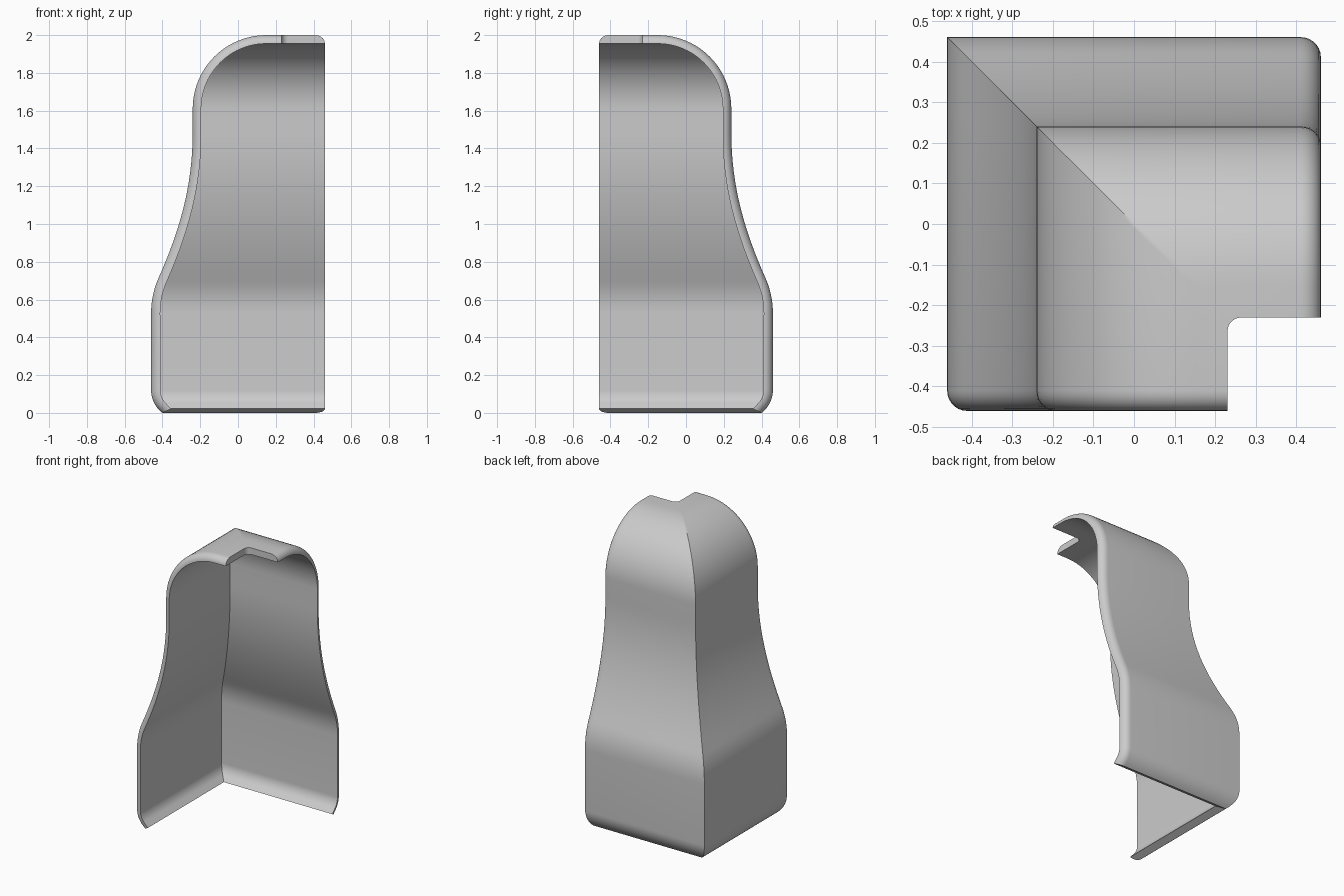
import bpy
import bmesh
import math
from mathutils import Vector

if "Cube" in bpy.data.objects:
    bpy.data.objects.remove(bpy.data.objects["Cube"])

HALF = 0.46        # half width of the footprint
ROUND = 0.05       # rounding of the open ends
CUT = 0.23         # inner edge of the top
FILLET = 0.035     # fillet in the notch corner


def arc(cx, cz, r, a0, a1, n):
    return [Vector((cx + r * math.cos(math.radians(a0 + (a1 - a0) * i / n)),
                    cz + r * math.sin(math.radians(a0 + (a1 - a0) * i / n))))
            for i in range(n + 1)]


def bezier(p0, p1, p2, p3, n):
    pts = []
    for i in range(n + 1):
        t = i / n
        u = 1 - t
        pts.append(Vector(p0) * u**3 + Vector(p1) * 3 * u * u * t
                   + Vector(p2) * 3 * u * t * t + Vector(p3) * t**3)
    return pts


# Outer profile, bottom to top: (distance across, height)
outer = arc(-0.31, 0.12, 0.15, 233, 180, 9)
outer += arc(-0.01, 0.53, 0.45, 180, 156, 7)
outer += bezier(outer[-1], (-0.311, 0.96), (-0.24, 1.2), (-0.24, 1.48), 16)[1:]
outer += arc(0.15, 1.61, 0.39, 180, 90, 20)
outer.append(Vector((CUT, 2.0)))

# Inner profile: offset along the normal, slightly thinner at the top
inner = []
for i, p in enumerate(outer):
    tan = (outer[min(i + 1, len(outer) - 1)] - outer[max(i - 1, 0)]).normalized()
    if i == len(outer) - 1:
        tan = Vector((1, 0))
    thick = 0.05 - 0.005 * min(1, p.y / 1.6)
    inner.append(p + Vector((tan.y, -tan.x)) * thick)
inner[0] = Vector((-0.355, 0.022))
inner[-1].x = CUT

# Stations along a wing: rounded end, then notch fillet up to the mitre
ends = [(-HALF + ROUND * (1 - math.cos(a)), math.sin(a))
        for a in (math.pi / 2 * k / 7 for k in range(8))]
corner = CUT + FILLET
notch = [(corner + FILLET * math.cos(math.radians(a)),
          -corner + FILLET * math.sin(math.radians(a)))
         for a in (180, 171, 162, 153, 144, 135)]
start = -HALF + ROUND
fractions = [(y - start) / (notch[-1][1] - start) for _, y in notch]


def rail(p_in, p_out, use_outer, last):
    """Points along one wing for one profile point."""
    pts = []
    for y, f in ends:
        q = p_in.lerp(p_out, f) if use_outer else p_in
        pts.append((q.x, y, q.y))
    p = p_out if use_outer else p_in
    for f, (nx, ny) in zip(fractions, notch):
        if last:
            pts.append((nx, ny, p.y))
        else:
            pts.append((p.x, start + (-p.x - start) * f, p.y))
    return pts


bm = bmesh.new()


def add_wing(place):
    n = len(outer)
    loop = [rail(inner[i], outer[i], True, i == n - 1) for i in range(n)]
    loop += [rail(inner[i], outer[i], False, i == n - 1) for i in reversed(range(n))]
    rows = [[bm.verts.new(place(*c)) for c in row] for row in loop]
    for i, a in enumerate(rows):
        b = rows[(i + 1) % len(rows)]
        for k in range(len(a) - 1):
            bm.faces.new((a[k], a[k + 1], b[k + 1], b[k]))


# Two mirrored wings meeting on the diagonal mitre
add_wing(lambda x, y, z: (x, y, z))
add_wing(lambda x, y, z: (-y, -x, z))
bmesh.ops.remove_doubles(bm, verts=bm.verts, dist=0.0002)
bmesh.ops.recalc_face_normals(bm, faces=bm.faces)

mesh = bpy.data.meshes.new("corner_moulding")
bm.to_mesh(mesh)
bm.free()
moulding = bpy.data.objects.new("corner_moulding", mesh)
bpy.context.collection.objects.link(moulding)

grey = bpy.data.materials.new("light_grey")
grey.diffuse_color = (0.6, 0.6, 0.6, 1)
grey.use_nodes = True
grey.node_tree.nodes["Principled BSDF"].inputs["Base Color"].default_value = grey.diffuse_color
mesh.materials.append(grey)

bpy.context.view_layer.objects.active = moulding
moulding.select_set(True)
bpy.ops.object.shade_smooth_by_angle(angle=math.radians(30))
